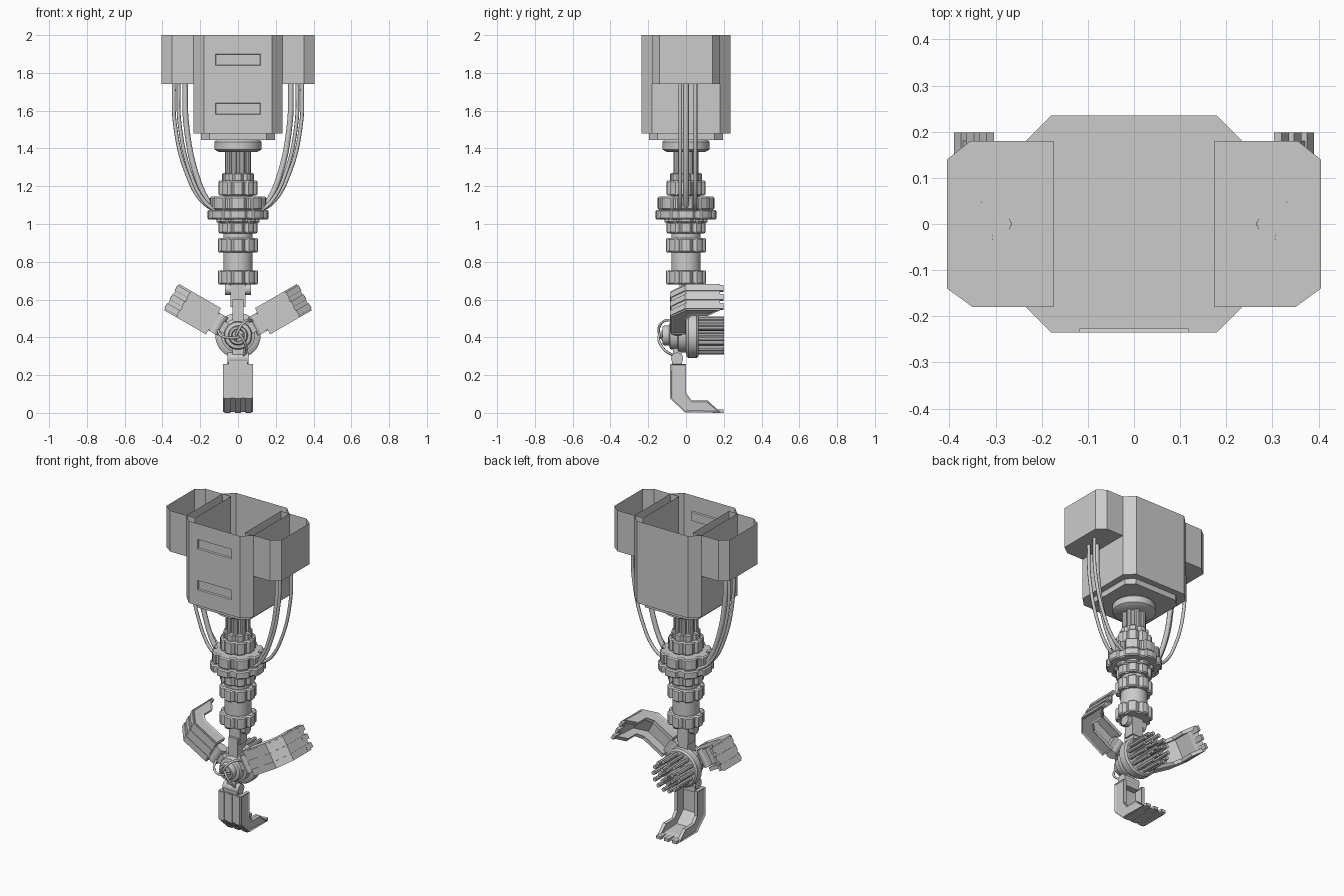
import bpy, bmesh
from math import pi, cos, sin, radians
from mathutils import Matrix, Vector

cube = bpy.data.objects.get("Cube")
if cube:
    bpy.data.objects.remove(cube, do_unlink=True)

grey = bpy.data.materials.new("plain grey")
grey.use_nodes = True
grey.diffuse_color = (0.6, 0.6, 0.6, 1)
grey.node_tree.nodes["Principled BSDF"].inputs["Base Color"].default_value = (0.6, 0.6, 0.6, 1)


def finish(name, bm, matrix=None, smooth=False):
    if matrix:
        bm.transform(matrix)
    me = bpy.data.meshes.new(name)
    bm.to_mesh(me)
    bm.free()
    me.materials.append(grey)
    if smooth:
        me.shade_smooth()
        me.set_sharp_from_angle(angle=radians(35))
    ob = bpy.data.objects.new(name, me)
    bpy.context.collection.objects.link(ob)
    return ob


def prism(pts, a, b, axis="z", top=True):
    """Extrude a counter-clockwise outline from a to b along x or z."""
    bm = bmesh.new()
    place = (lambda p, h: (p[0], p[1], h)) if axis == "z" else (lambda p, h: (h, p[0], p[1]))
    low = [bm.verts.new(place(p, a)) for p in pts]
    high = [bm.verts.new(place(p, b)) for p in pts]
    n = len(pts)
    for i in range(n):
        j = (i + 1) % n
        bm.faces.new((low[i], low[j], high[j], high[i]))
    bm.faces.new(low[::-1])
    if top:
        bm.faces.new(high)
    return bm


def box(name, x, y, z, matrix=None):
    pts = [(x[0], y[0]), (x[1], y[0]), (x[1], y[1]), (x[0], y[1])]
    return finish(name, prism(pts, *z), matrix)


def lathe(name, profile, matrix=None, segs=32):
    """Spin (radius, height) points around z."""
    bm = bmesh.new()
    verts = [bm.verts.new((r, 0, h)) for r, h in profile]
    edges = [bm.edges.new(pair) for pair in zip(verts, verts[1:])]
    bmesh.ops.spin(bm, geom=verts + edges, axis=(0, 0, 1), cent=(0, 0, 0),
                   angle=2 * pi, steps=segs, use_merge=True)
    bmesh.ops.remove_doubles(bm, verts=bm.verts, dist=1e-5)
    bmesh.ops.recalc_face_normals(bm, faces=bm.faces)
    return finish(name, bm, matrix, True)


def rod(name, r, a, b, matrix=None, segs=16):
    return lathe(name, [(0, a), (r, a), (r, b), (0, b)], matrix, segs)


def gear(name, r, root, z0, z1, teeth=8):
    """Ring with broad square teeth and softened rims."""
    step = 2 * pi / teeth
    pts = []
    for i in range(teeth):
        for f, rad in ((-.34, r), (0, r), (.34, r), (.38, root), (.62, root)):
            pts.append((rad * cos((i + f) * step), rad * sin((i + f) * step)))
    ob = finish(name, prism(pts, z0, z1))
    bev = ob.modifiers.new("soft rim", "BEVEL")
    bev.width = .007
    bev.segments = 1
    bev.limit_method = "ANGLE"
    bev.angle_limit = radians(60)


def tube(name, points, r, matrix=None):
    cu = bpy.data.curves.new(name, "CURVE")
    cu.dimensions = "3D"
    cu.bevel_depth = r
    cu.bevel_resolution = 2
    cu.resolution_u = 8
    cu.use_fill_caps = True
    sp = cu.splines.new("BEZIER")
    sp.bezier_points.add(len(points) - 1)
    for bp, p in zip(sp.bezier_points, points):
        bp.co = (matrix @ Vector(p)) if matrix else p
        bp.handle_left_type = bp.handle_right_type = "AUTO"
    sp_ob = bpy.data.objects.new(name, cu)
    cu.materials.append(grey)
    bpy.context.collection.objects.link(sp_ob)
    bpy.ops.object.select_all(action="DESELECT")
    sp_ob.select_set(True)
    bpy.context.view_layer.objects.active = sp_ob
    bpy.ops.object.convert(target="MESH")
    bpy.context.object.data.shade_smooth()


def octagon(r, c):
    return [(c, -r), (r, -c), (r, c), (c, r), (-c, r), (-r, c), (-r, -c), (-c, -r)]


# Open-topped main housing with two recessed slots in the front
bm = prism(octagon(.235, .18), 1.48, 2, top=False)
slots = ((1.58, 1.64), (1.84, 1.9))
cuts = [((x, 0, 0), (1, 0, 0)) for x in (-.12, .12)]
cuts += [((0, 0, z), (0, 0, 1)) for pair in slots for z in pair]
for co, no in cuts:
    bmesh.ops.bisect_plane(bm, geom=bm.verts[:] + bm.edges[:] + bm.faces[:],
                           plane_co=co, plane_no=no)
bm.normal_update()
recess = []
for f in bm.faces:
    c = f.calc_center_median()
    if f.normal.y < -.9 and abs(c.x) < .1 and any(a < c.z < b for a, b in slots):
        recess.append(f)
bmesh.ops.inset_individual(bm, faces=recess, thickness=.004, depth=-.01)
finish("main_housing", bm)

# Open-topped side boxes and their hanging cables
for side, s in (("left", 1), ("right", -1)):
    outline = [(.175, -.18), (.35, -.18), (.405, -.14), (.405, .14), (.355, .18), (.175, .18)]
    if s < 0:
        outline = [(-x, y) for x, y in reversed(outline)]
    finish(side + "_side_box", prism(outline, 1.74, 2, top=False))
    for i, (x, y, r) in enumerate(((.28, 0, .015), (.34, .05, .01), (.315, -.03, .01))):
        path = [(x, 1.743), (x - .006, 1.53), (.79 * x, 1.26), (.5 * x + .02, 1.12), (.12, 1.07)]
        tube(f"{side}_cable_{i + 1}", [(s * px, y, pz) for px, pz in path], r)

# Collar and swivel under the housing
finish("housing_collar", prism(octagon(.195, .15), 1.445, 1.48))
lathe("swivel_disc", [(0, 1.38), (.1, 1.38), (.125, 1.395), (.125, 1.435), (.115, 1.445), (0, 1.445)])

# Ribbed shaft
rod("upper_shaft", .055, 1.2, 1.4, segs=24)
for i in range(8):
    a = (i + .5) * pi / 4
    rod(f"shaft_rib_{i + 1}", .016, 1.2, 1.4, Matrix.Translation((.056 * cos(a), .056 * sin(a), 0)), 10)

# Arm core with notched rings
rod("arm_core", .078, .69, 1.22, segs=32)
rings = ((.085, .07, 1.2, 1.27), (.103, .09, 1.15, 1.23), (.15, .13, 1.075, 1.145),
         (.162, .145, 1.025, 1.075), (.115, .1, 1.005, 1.03), (.103, .09, .95, 1.01),
         (.107, .092, .85, .925), (.107, .092, .68, .755))
for i, ring in enumerate(rings):
    gear(f"arm_ring_{i + 1}", *ring)

# Wrist joint
rod("wrist_pin", .032, -.07, .07, Matrix.Translation((0, 0, .655)) @ Matrix.Rotation(pi / 2, 4, "Y"))
box("wrist_link", (-.04, .04), (-.035, .035), (.56, .69))
box("wrist_neck", (-.03, .03), (-.05, .03), (.48, .6))

# Round hub, axis pointing front to back
hub = Matrix.Translation((0, 0, .41))
along_y = hub @ Matrix.Rotation(-pi / 2, 4, "X")
lathe("hub", [(0, -.11), (.03, -.11), (.035, -.125), (.046, -.125), (.052, -.115), (.052, -.09),
              (.07, -.085), (.075, -.075), (.075, -.045), (.09, -.04), (.09, 0), (.112, .004),
              (.12, .012), (.12, .055), (.11, .065), (0, .065)], along_y)
pins = 0
for count, radius in ((1, 0), (7, .045), (14, .09)):
    for i in range(count):
        a = 2 * pi * i / count
        pins += 1
        rod(f"hub_pin_{pins}", .012, .06, .2,
            along_y @ Matrix.Translation((radius * cos(a), radius * sin(a), 0)), 8)

# Three identical hooked fingers around the hub
side_outline = [(-.08, -.15), (-.08, -.33), (0, -.405), (.18, -.405), (.115, -.345),
                (.03, -.345), (0, -.305), (0, -.15)]
shell = side_outline[:4] + [(.12, -.39), (.008, -.385), (-.06, -.32), (-.06, -.15)]
raised = [(y - .004, z - .004) for y, z in shell]
for name, angle in (("lower", 0), ("left", -120), ("right", 120)):
    m = hub @ Matrix.Rotation(radians(angle), 4, "Y")
    for k, (a, b) in enumerate(((-.08, -.058), (.058, .08))):
        bm = prism(side_outline, a, b, "x")
        bm.normal_update()
        caps = [f for f in bm.faces if abs(f.normal.x) > .9]
        bmesh.ops.inset_individual(bm, faces=caps, thickness=.01, depth=-.005)
        finish(f"{name}_finger_side_{k + 1}", bm, m)
    finish(name + "_finger_shell", prism(shell, -.06, .06, "x"), m)
    for k, u in enumerate((-.055, 0, .055)):
        finish(f"{name}_finger_rib_{k + 1}", prism(raised, u - .016, u + .016, "x"), m)
        box(f"{name}_finger_tooth_{k + 1}", (u - .016, u + .016), (.14, .198), (-.41, -.392), m)
    box(name + "_finger_lug", (-.05, .05), (-.075, -.02), (-.17, -.12), m)
    rod(name + "_finger_hinge", .032, -.055, .055,
        m @ Matrix.Translation((0, -.047, -.122)) @ Matrix.Rotation(pi / 2, 4, "Y"))
    box(name + "_finger_arm", (-.03, .03), (-.07, -.025), (-.12, -.05), m)
    tube(name + "_finger_hose", [(.025, -.06, -.11), (.045, -.115, -.075),
                                 (.02, -.145, -.01), (-.015, -.12, .025)], .007, m)
